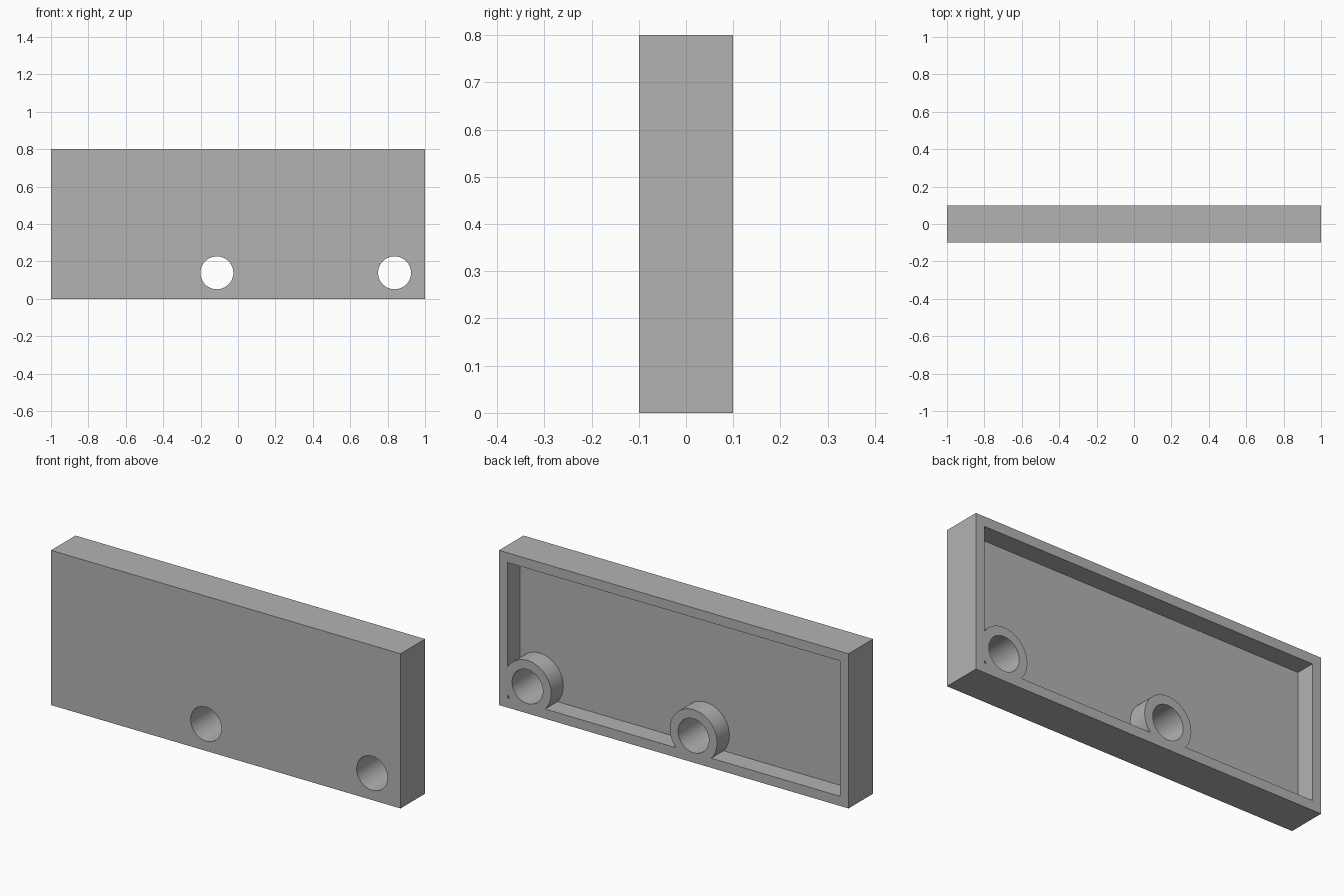
import bpy
import math

if "Cube" in bpy.data.objects:
    bpy.data.objects.remove(bpy.data.objects["Cube"], do_unlink=True)

LENGTH, DEPTH, HEIGHT = 2.0, 0.2, 0.8
WALL = 0.05
FLOOR_Y = 0.0
HOLE_RADIUS, BOSS_RADIUS = 0.088, 0.135
HOLE_Z = 0.139
HOLE_XS = (-0.113, 0.837)

grey = bpy.data.materials.new("plain grey")
grey.use_nodes = True
color = (0.45, 0.45, 0.45, 1)
grey.diffuse_color = color
grey.node_tree.nodes["Principled BSDF"].inputs["Base Color"].default_value = color


def box(name, size, center):
    bpy.ops.mesh.primitive_cube_add(size=1, location=center)
    ob = bpy.context.object
    ob.name = name
    ob.scale = size
    bpy.ops.object.transform_apply(location=True, rotation=True, scale=True)
    ob.data.materials.append(grey)
    return ob


def rod(name, radius, x):
    bpy.ops.mesh.primitive_cylinder_add(
        vertices=64, radius=radius, depth=2 * DEPTH,
        location=(x, 0, HOLE_Z), rotation=(math.pi / 2, 0, 0))
    ob = bpy.context.object
    ob.name = name
    bpy.ops.object.transform_apply(location=True, rotation=True, scale=True)
    ob.data.materials.append(grey)
    return ob


def cut(target, cutter):
    mod = target.modifiers.new("cut", "BOOLEAN")
    mod.operation = "DIFFERENCE"
    mod.solver = "EXACT"
    mod.object = cutter
    bpy.context.view_layer.objects.active = target
    bpy.ops.object.modifier_apply(modifier=mod.name)
    bpy.data.objects.remove(cutter, do_unlink=True)


# Plate
plate = box("plate", (LENGTH, DEPTH, HEIGHT), (0, 0, HEIGHT / 2))

# Back recess, leaving a round boss at each hole
recess = box("recess_cutter",
             (LENGTH - 2 * WALL, DEPTH, HEIGHT - 2 * WALL),
             (0, FLOOR_Y + DEPTH / 2, HEIGHT / 2))
for x in HOLE_XS:
    cut(recess, rod("boss_cutter", BOSS_RADIUS, x))
cut(plate, recess)

# Through holes
for x in HOLE_XS:
    cut(plate, rod("hole_cutter", HOLE_RADIUS, x))

# Smooth round walls, sharp edges
bpy.ops.object.select_all(action="DESELECT")
plate.select_set(True)
bpy.context.view_layer.objects.active = plate
bpy.ops.object.shade_smooth_by_angle(angle=math.radians(30))
